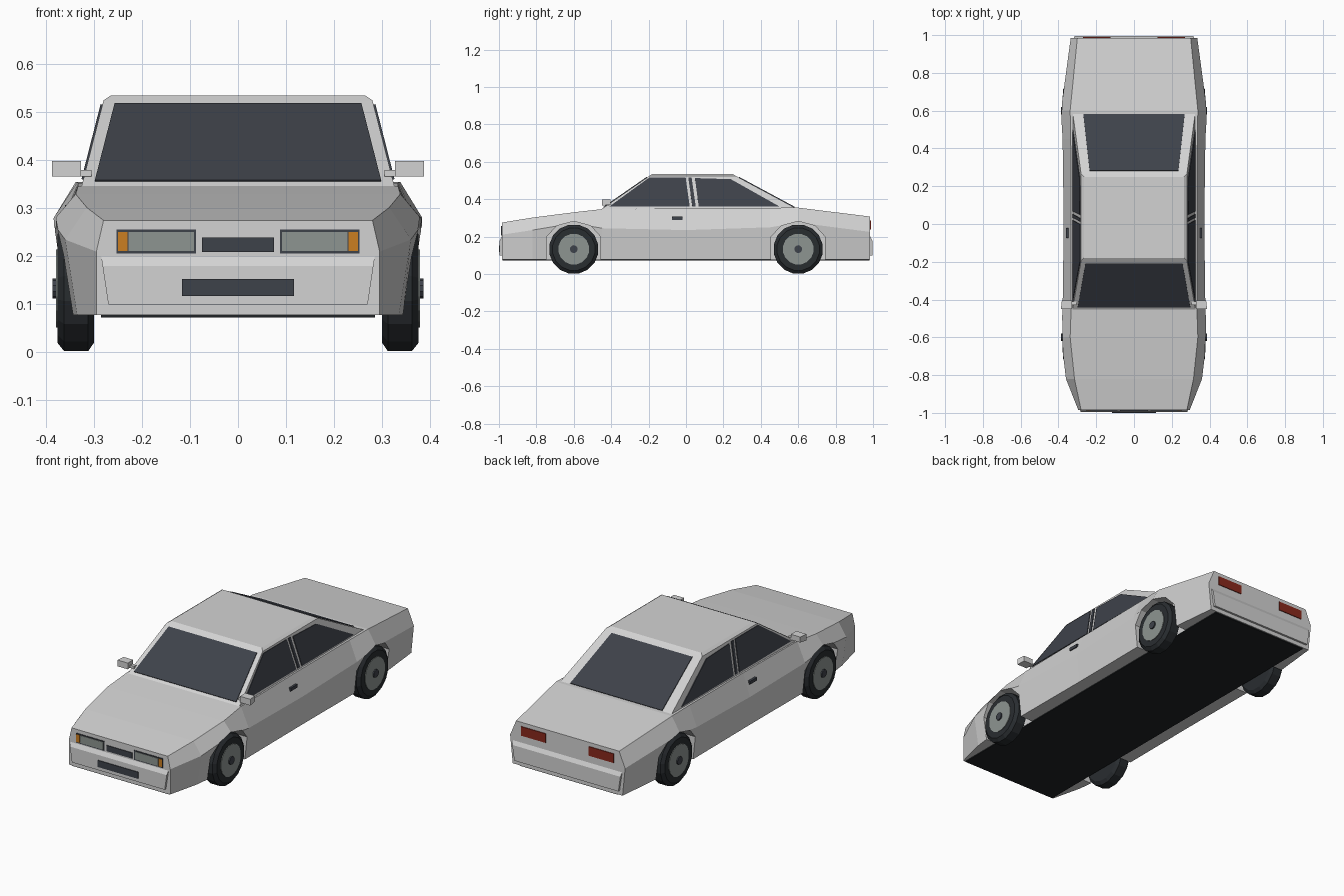
import bpy, bmesh, math
from mathutils import Vector

cube = bpy.data.objects.get("Cube")
if cube:
    bpy.data.objects.remove(cube, do_unlink=True)


def material(name, r, g, b):
    m = bpy.data.materials.new(name)
    m.use_nodes = True
    m.diffuse_color = (r, g, b, 1)
    m.node_tree.nodes["Principled BSDF"].inputs["Base Color"].default_value = (r, g, b, 1)
    return m


PAINT = material("silver_paint", .65, .65, .65)
GLASS = material("dark_glass", .048, .054, .068)
RUBBER = material("tyre_rubber", .022, .026, .03)
UNDER = material("underside_black", .014, .017, .019)
LAMP = material("lamp_grey", .27, .30, .285)
AMBER = material("amber", .6, .21, .015)
RED = material("tail_red", .25, .022, .012)


def finish(name, bm, mat):
    bmesh.ops.recalc_face_normals(bm, faces=bm.faces)
    me = bpy.data.meshes.new(name)
    bm.to_mesh(me)
    bm.free()
    me.materials.append(mat)
    ob = bpy.data.objects.new(name, me)
    bpy.context.collection.objects.link(ob)
    return ob


def loft(name, rings, mat):
    """Skin closed rings of equal point count and cap both ends."""
    bm = bmesh.new()
    vs = [[bm.verts.new(p) for p in ring] for ring in rings]
    n = len(vs[0])
    for a, b in zip(vs, vs[1:]):
        for i in range(n):
            j = (i + 1) % n
            bm.faces.new((a[i], a[j], b[j], b[i]))
    bm.faces.new(vs[0])
    bm.faces.new(vs[-1])
    return finish(name, bm, mat)


def box(name, lo, hi, mat):
    rings = [[(lo[0], lo[1], z), (hi[0], lo[1], z), (hi[0], hi[1], z), (lo[0], hi[1], z)]
             for z in (lo[2], hi[2])]
    return loft(name, rings, mat)


def plate(name, pts, mat, half=.004):
    """Thin plate straddling the plane of its points."""
    pts = [Vector(p) for p in pts]
    n = (pts[1] - pts[0]).cross(pts[2] - pts[0]).normalized() * half
    return loft(name, [[p - n for p in pts], [p + n for p in pts]], mat)


def lathe(name, profile, centre, side, mat, seg=16):
    """Revolve (x, radius) pairs about the axle."""
    rings = []
    for x, r in profile:
        rings.append([(side * x, centre[0] + r * math.cos(a), centre[1] + r * math.sin(a))
                      for a in (2 * math.pi * (i + .5) / seg for i in range(seg))])
    return loft(name, rings, mat)


# Lower body: y, top height, top, shoulder and sill half widths, shoulder height
stations = [
    (-.985, .275, .28, .295, .295, .21),
    (-.82, .302, .315, .36, .335, .235),
    (-.6, .33, .338, .387, .36, .272),
    (-.45, .347, .333, .378, .36, .245),
    (0, .352, .333, .372, .358, .235),
    (.45, .354, .335, .378, .36, .25),
    (.6, .355, .338, .387, .36, .275),
    (.985, .307, .30, .335, .32, .225),
]
rings = []
for y, zt, top, shoulder, sill, zs in stations:
    half = [(sill, .078), (shoulder, zs), (top, zt)]
    rings.append([(x, y, z) for x, z in half] + [(-x, y, z) for x, z in reversed(half)])
body = loft("body", rings, PAINT)

# Wheel arches
arch = [(-.145, 0), (-.145, .2), (-.09, .258), (0, .282), (.09, .258), (.143, .2), (.143, 0)]
cutters = []
for y in (-.6, .6):
    for s in (-1, 1):
        c = loft("arch_cutter", [[(s * x, y + dy, z) for dy, z in arch] for x in (.285, .45)], PAINT)
        c.hide_render = True
        mod = body.modifiers.new("arch", 'BOOLEAN')
        mod.operation, mod.solver, mod.object = 'DIFFERENCE', 'EXACT', c
        cutters.append(c)
dg = bpy.context.evaluated_depsgraph_get()
cut_mesh = bpy.data.meshes.new_from_object(body.evaluated_get(dg))
body.modifiers.clear()
body.data = cut_mesh
for c in cutters:
    bpy.data.objects.remove(c, do_unlink=True)

plate("floor_pan", [(-.285, -.98, .077), (.285, -.98, .077), (.285, .98, .077), (-.285, .98, .077)], UNDER)

# Cabin with a chamfered roof
BASE, EAVE = .345, .525


def ring(hw, y0, y1, z):
    return [(-hw, y0, z), (hw, y0, z), (hw, y1, z), (-hw, y1, z)]


loft("cabin", [ring(.326, -.455, .6, BASE), ring(.28, -.195, .265, EAVE),
               ring(.265, -.18, .25, .535)], PAINT)


def on_screen(x, z, y0, y1):
    return (x, y0 + (y1 - y0) * (z - BASE) / (EAVE - BASE), z)


def screen(name, low, high, y0, y1):
    plate(name, [on_screen(x, z, y0, y1) for x, z in
                 ((-low, .356), (low, .356), (high, .516), (-high, .516))], GLASS)


screen("windscreen", .298, .257, -.455, -.195)
screen("rear_window", .268, .235, .6, .265)

# Side glass, door pillars, handles and mirrors
side_panes = {
    "front_side_window": ((-.41, .36), (.02, .36), (-.002, .516), (-.195, .516)),
    "pillar_strip": ((.034, .36), (.052, .36), (.03, .516), (.012, .516)),
    "rear_side_window": ((.068, .36), (.5, .36), (.24, .506), (.048, .512)),
}
for s, label in ((1, "left"), (-1, "right")):
    for name, pts in side_panes.items():
        plate(label + "_" + name,
              [(s * (.326 - .046 * (z - BASE) / (EAVE - BASE)), y, z) for y, z in pts], GLASS)
    box(label + "_door_handle", (s * .34, -.075, .29), (s * .36, -.02, .307), GLASS)
    loft(label + "_mirror", [[(s * x, -.45, z) for x, z in ((.327, .366), (.387, .366), (.387, .399), (.327, .399))],
                             [(s * x, -.405, z) for x, z in ((.327, .37), (.382, .37), (.382, .399), (.327, .399))]],
         PAINT)
    box(label + "_mirror_arm", (s * .305, -.43, .366), (s * .33, -.41, .38), PAINT)

    # Wheels
    for y, end in ((-.6, "front"), (.6, "rear")):
        tag = end + "_" + label
        lathe(tag + "_tyre", [(.30, .115), (.312, .133), (.362, .133), (.376, .115)], (y, .133), s, RUBBER)
        lathe(tag + "_rim", [(.37, .083), (.379, .083)], (y, .133), s, LAMP)
        lathe(tag + "_hub", [(.375, .021), (.386, .021)], (y, .133), s, GLASS, 10)

    # Lamps
    def lamp(name, x0, x1, z0, z1, y, depth, mat):
        box(label + name, (s * x0, y - depth, z0), (s * x1, y + depth, z1), mat)

    lamp("_headlamp_frame", .087, .253, .206, .256, -.985, .003, GLASS)
    lamp("_headlamp", .092, .228, .211, .251, -.985, .005, LAMP)
    lamp("_indicator", .23, .25, .211, .251, -.985, .005, AMBER)
    lamp("_tail_lamp", .125, .27, .238, .286, .985, .004, RED)

# Bumpers with sloped top edges
bumper = [(.97, .2), (.985, .2), (.996, .18), (.996, .1), (.97, .1)]
for name, s, wide in (("front_bumper", -1, .285), ("rear_bumper", 1, .318)):
    loft(name, [[(k * (wide - (.2 - z) * .15), s * y, z) for y, z in bumper] for k in (-1, 1)], PAINT)

# Grille and plate recess
box("grille", (-.075, -.989, .209), (.075, -.981, .239), GLASS)
box("lower_intake", (-.117, -1, .118), (.117, -.992, .153), GLASS)
